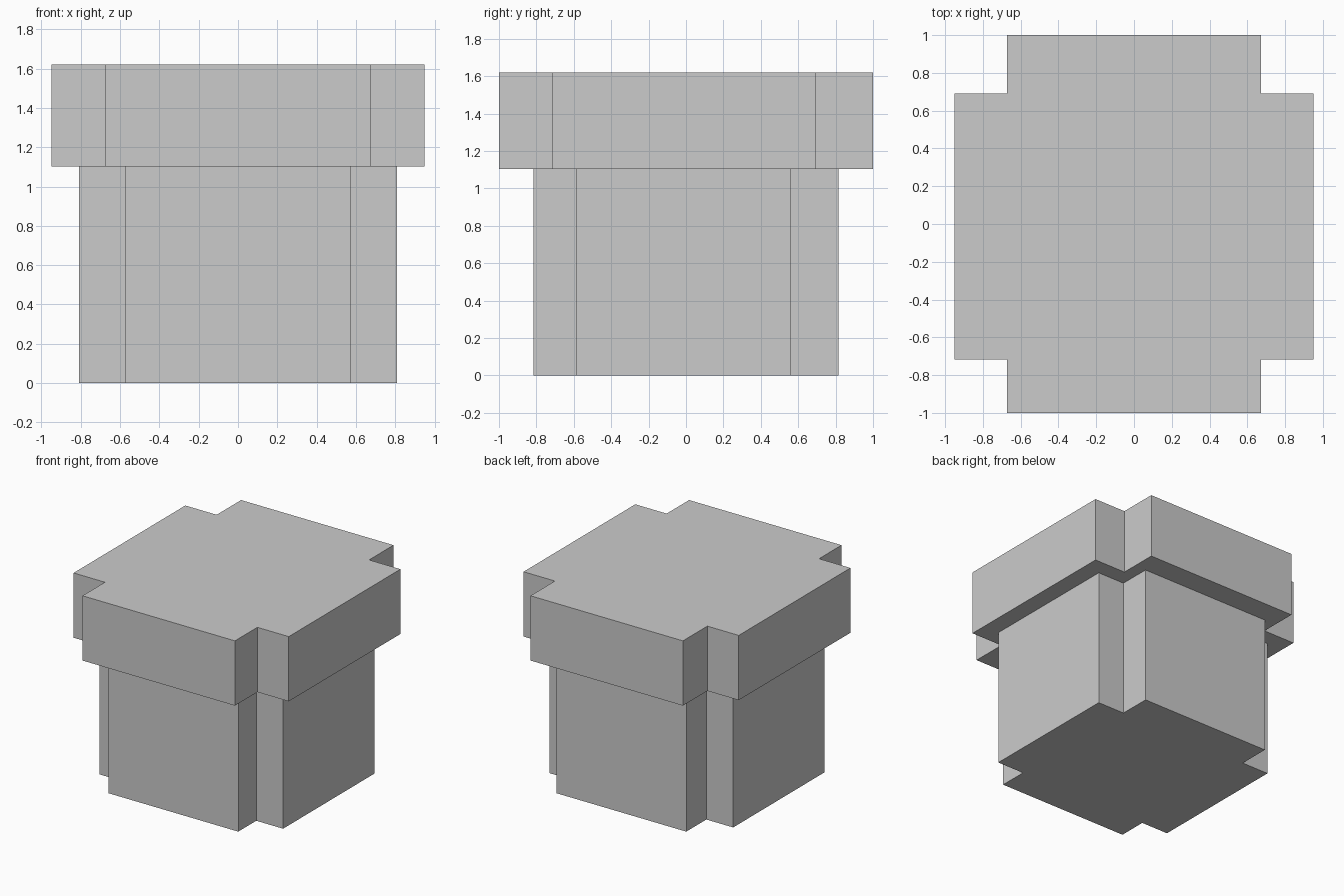
import bpy
import bmesh

old = bpy.data.objects.get("Cube")
if old:
    bpy.data.objects.remove(old, do_unlink=True)

grey = bpy.data.materials.new("plain grey")
grey.use_nodes = True
colour = (0.6, 0.6, 0.6, 1)
grey.diffuse_color = colour
grey.node_tree.nodes["Principled BSDF"].inputs["Base Color"].default_value = colour


def notched_block(name, half_x, half_y, notch_x, notch_front, notch_back, bottom, top):
    """Extrude a rectangle with its four corners notched out."""
    right = [(notch_x, -half_y), (notch_x, notch_front), (half_x, notch_front),
             (half_x, notch_back), (notch_x, notch_back), (notch_x, half_y)]
    outline = right + [(-x, y) for x, y in reversed(right)]
    bm = bmesh.new()
    base = bm.faces.new([bm.verts.new((x, y, bottom)) for x, y in outline])
    sweep = bmesh.ops.extrude_face_region(bm, geom=[base], use_keep_orig=True)
    raised = [v for v in sweep["geom"] if isinstance(v, bmesh.types.BMVert)]
    bmesh.ops.translate(bm, verts=raised, vec=(0, 0, top - bottom))
    bmesh.ops.recalc_face_normals(bm, faces=bm.faces)
    mesh = bpy.data.meshes.new(name)
    bm.to_mesh(mesh)
    bm.free()
    mesh.materials.append(grey)
    obj = bpy.data.objects.new(name, mesh)
    bpy.context.collection.objects.link(obj)
    return obj


# Lower body and the wider rim resting on it
notched_block("body", 0.81, 0.815, 0.573, -0.588, 0.562, 0, 1.103)
notched_block("rim", 0.95, 1.0, 0.673, -0.717, 0.692, 1.103, 1.62)
